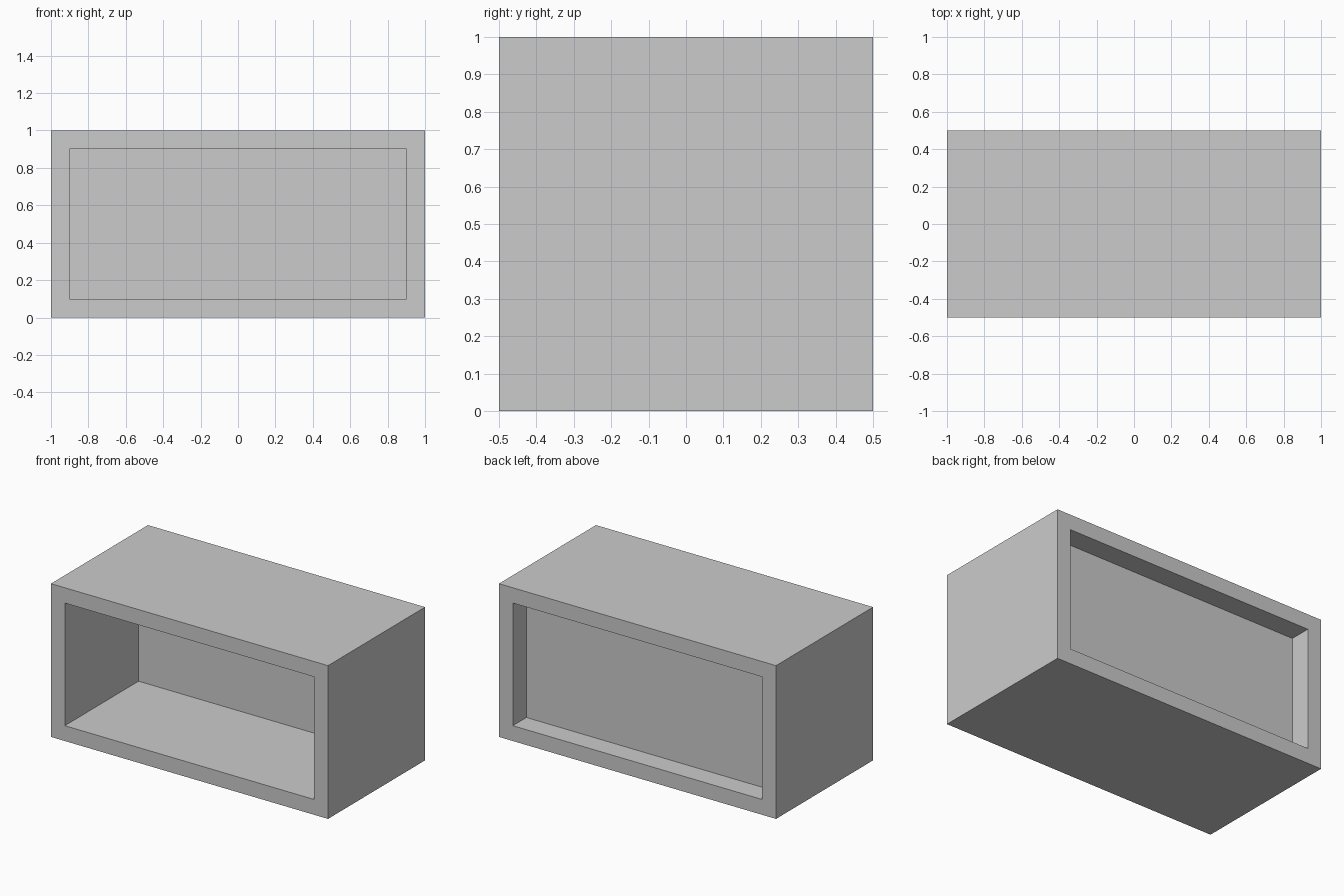
import bpy, bmesh
from mathutils import Matrix, Vector

if "Cube" in bpy.data.objects:
    bpy.data.objects.remove(bpy.data.objects["Cube"])

WIDTH, DEPTH, HEIGHT, WALL = 2.0, 1.0, 1.0, 0.1
FRONT_RECESS, BACK_RECESS = 0.76, 0.14

# Outer box standing on the ground
bm = bmesh.new()
bmesh.ops.create_cube(bm, size=1, matrix=Matrix.Translation((0, 0, HEIGHT / 2))
                      @ Matrix.Diagonal((WIDTH, DEPTH, HEIGHT, 1)))


def recess(side, depth):
    """Inset the face looking along side * y and sink it into the box."""
    face = max(bm.faces, key=lambda f: f.calc_center_median().y * side)
    # Rim around the opening
    bmesh.ops.inset_region(bm, faces=[face], thickness=WALL, use_even_offset=True)
    # Straight inner walls down to the divider panel
    inner = bmesh.ops.extrude_discrete_faces(bm, faces=[face])["faces"][0]
    bmesh.ops.translate(bm, verts=inner.verts, vec=Vector((0, -side * depth, 0)))


bm.normal_update()
recess(-1, FRONT_RECESS)  # deep open compartment at the front
recess(1, BACK_RECESS)    # shallow recess at the back
bmesh.ops.recalc_face_normals(bm, faces=bm.faces)

mesh = bpy.data.meshes.new("open_box_shelf")
bm.to_mesh(mesh)
bm.free()
shelf = bpy.data.objects.new("open_box_shelf", mesh)
bpy.context.collection.objects.link(shelf)
